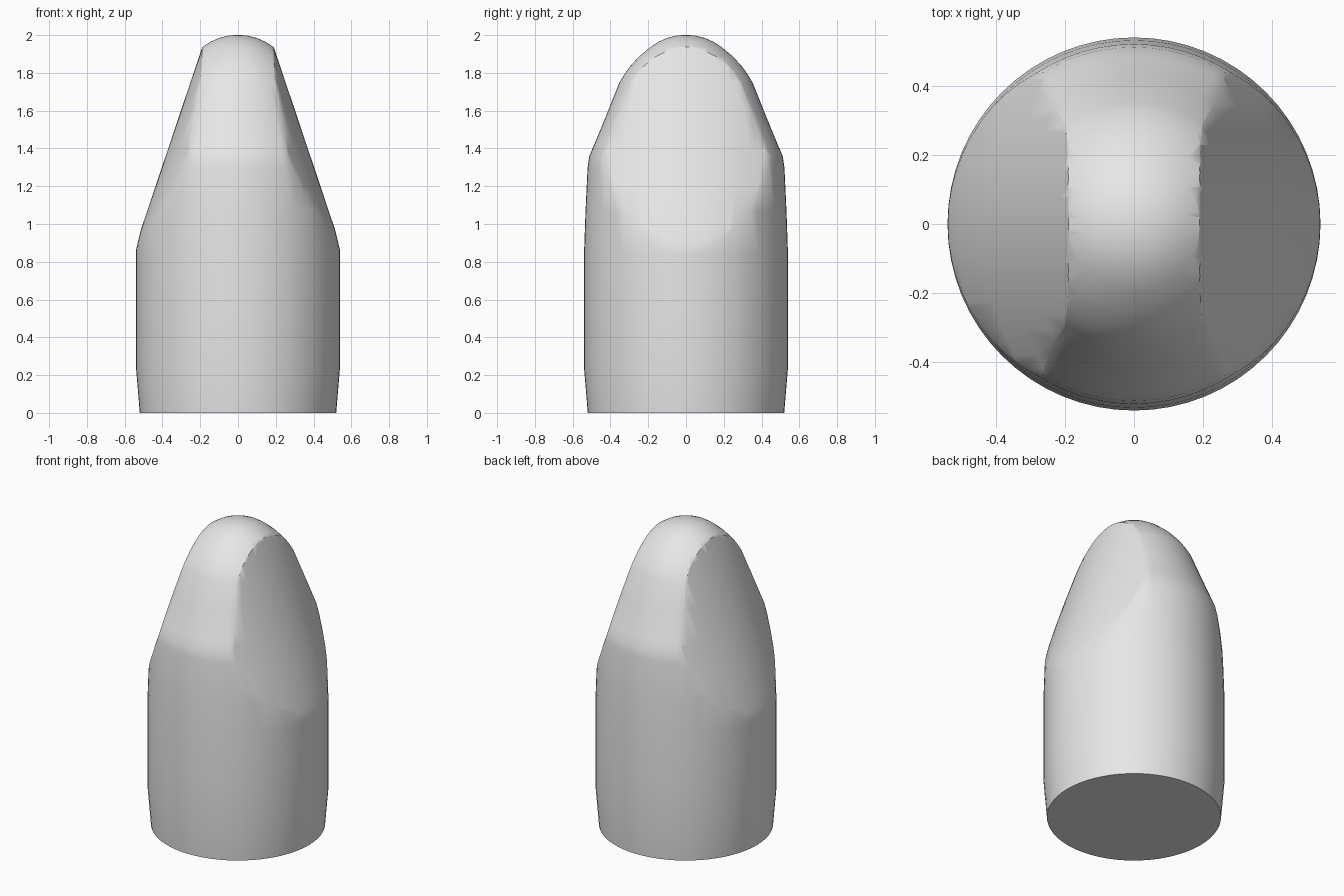
import bpy, bmesh, math

if "Cube" in bpy.data.objects:
    bpy.data.objects.remove(bpy.data.objects["Cube"])

grey = bpy.data.materials.new("plain grey")
grey.diffuse_color = (0.8, 0.8, 0.8, 1)
grey.use_nodes = True
grey.node_tree.nodes["Principled BSDF"].inputs["Base Color"].default_value = grey.diffuse_color


def make_object(name, rings, hide=False):
    """Skin a stack of closed rings and cap both ends."""
    bm = bmesh.new()
    loops = [[bm.verts.new(p) for p in ring] for ring in rings]
    n = len(loops[0])
    for low, high in zip(loops, loops[1:]):
        for i in range(n):
            j = (i + 1) % n
            bm.faces.new((low[i], low[j], high[j], high[i]))
    bm.faces.new(loops[0][::-1])
    bm.faces.new(loops[-1])
    bmesh.ops.recalc_face_normals(bm, faces=bm.faces)
    mesh = bpy.data.meshes.new(name)
    bm.to_mesh(mesh)
    bm.free()
    mesh.materials.append(grey)
    ob = bpy.data.objects.new(name, mesh)
    bpy.context.collection.objects.link(ob)
    ob.hide_render = hide
    return ob


# Round body: turned profile of (radius, height)
PROFILE = [(0.52, 0), (0.54, 0.24), (0.54, 0.55), (0.54, 0.84), (0.532, 1.07),
           (0.521, 1.30), (0.512, 1.36), (0.486, 1.42), (0.42, 1.58),
           (0.352, 1.75), (0.328, 1.79), (0.30, 1.83), (0.25, 1.885),
           (0.19, 1.936), (0.145, 1.965), (0.10, 1.985), (0.05, 1.997), (0.015, 2.0)]
SIDES = 64
body = make_object("tapered_body", [
    [(r * math.cos(2 * math.pi * i / SIDES), r * math.sin(2 * math.pi * i / SIDES), z)
     for i in range(SIDES)] for r, z in PROFILE])


# Slanted, gently curved cheeks: keep only what lies between both of them
def half_width(z):
    return 0.183 + 0.336 * (1.955 - z)


LEVELS = [(z, half_width(z)) for z in (0.97, 1.2, 1.4, 1.6, 1.75, 1.85, 1.92, 2.1)]
LEVELS = [(-0.1, 0.9), (0.84, 0.545), (0.9, 0.531)] + LEVELS
YS = [-0.57 + 0.038 * i for i in range(31)]
rings = []
for z, w in LEVELS:
    side = [(max(0.06, w - 0.62 * y * y), y, z) for y in YS]
    rings.append(side + [(-x, y, z) for x, y, z in reversed(side)])
cutter = make_object("cheek_cutter", rings, hide=True)

cut = body.modifiers.new("cheeks", 'BOOLEAN')
cut.operation = 'INTERSECT'
cut.solver = 'EXACT'
cut.object = cutter
bpy.context.view_layer.objects.active = body
body.select_set(True)
bpy.ops.object.modifier_apply(modifier=cut.name)
bpy.data.objects.remove(cutter)

bpy.ops.object.shade_smooth_by_angle(angle=math.radians(35))
